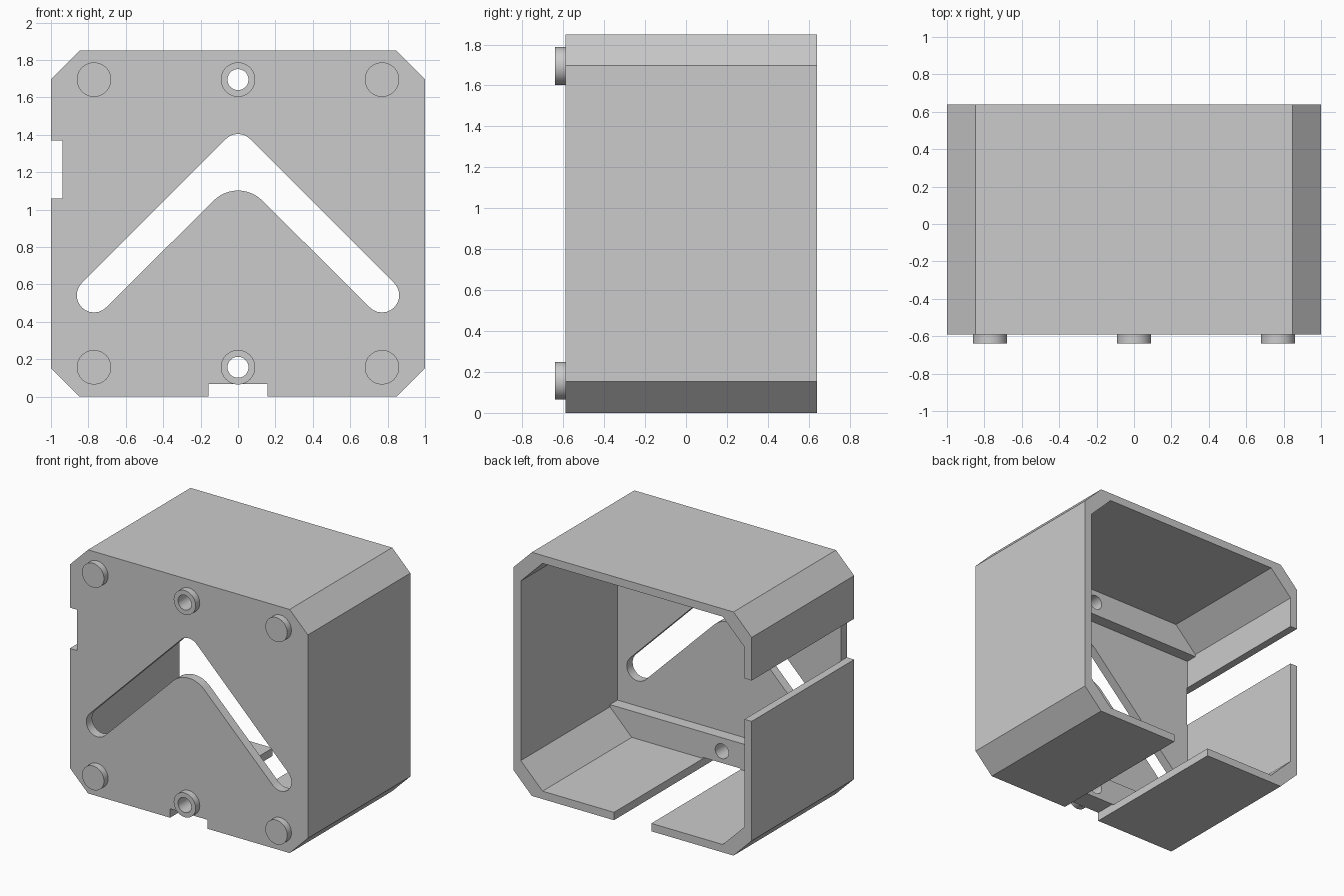
import bpy, bmesh, math

cube = bpy.data.objects.get("Cube")
if cube:
    bpy.data.objects.remove(cube, do_unlink=True)

mat = bpy.data.materials.new("light_grey")
mat.use_nodes = True
GREY = (0.6, 0.6, 0.6, 1)
mat.diffuse_color = GREY
mat.node_tree.nodes["Principled BSDF"].inputs["Base Color"].default_value = GREY

FRONT, BACK, TOP = -0.59, 0.64, 1.85
BOSS_R, HOLE_R = 0.092, 0.056
LOW, HIGH = 0.157, 1.695


def prism(name, points, y0, y1):
    """Extrude an (x, z) outline from y0 to y1."""
    bm = bmesh.new()
    face = bm.faces.new([bm.verts.new((x, y0, z)) for x, z in points])
    moved = bmesh.ops.extrude_face_region(bm, geom=[face])["geom"]
    verts = [v for v in moved if isinstance(v, bmesh.types.BMVert)]
    bmesh.ops.translate(bm, verts=verts, vec=(0, y1 - y0, 0))
    bmesh.ops.recalc_face_normals(bm, faces=bm.faces)
    mesh = bpy.data.meshes.new(name)
    bm.to_mesh(mesh)
    bm.free()
    mesh.materials.append(mat)
    obj = bpy.data.objects.new(name, mesh)
    bpy.context.collection.objects.link(obj)
    return obj


def rect(x0, x1, z0, z1):
    return [(x0, z0), (x1, z0), (x1, z1), (x0, z1)]


def octagon(x, z0, z1, c):
    return [(-x + c, z0), (x - c, z0), (x, z0 + c), (x, z1 - c),
            (x - c, z1), (-x + c, z1), (-x, z1 - c), (-x, z0 + c)]


def arc(cx, cz, r, start, end, steps=12):
    angles = [math.radians(start + (end - start) * i / steps) for i in range(steps + 1)]
    return [(cx + r * math.cos(a), cz + r * math.sin(a)) for a in angles]


def circle(cx, cz, r):
    return arc(cx, cz, r, 0, 360, 48)[:-1]


def cut(target, points, y0, y1):
    """Subtract a prism from the target and discard the cutter."""
    cutter = prism("cutter", points, y0, y1)
    cutter.hide_render = True
    mod = target.modifiers.new("cut", "BOOLEAN")
    mod.operation, mod.solver, mod.object = "DIFFERENCE", "EXACT", cutter
    bpy.context.view_layer.objects.active = target
    bpy.ops.object.modifier_apply(modifier=mod.name)
    bpy.data.objects.remove(cutter, do_unlink=True)


# Open-backed housing, with thick mounting bars left behind the front plate
housing = prism("housing", octagon(1, 0, TOP, 0.153), FRONT, BACK)
cut(housing, octagon(0.94, 0.06, TOP - 0.06, 0.183), -0.43, 1)
cut(housing, rect(-0.94, 0.94, 0.26, TOP - 0.26), -0.52, 0)

# Full-depth slots in the floor and the side wall
cut(housing, rect(-0.157, 0.157, -0.1, 0.068), -1, 1)
cut(housing, rect(-1.1, -0.938, 1.06, 1.37), -1, 1)

# Chevron window with rounded ends and apex
R = 0.092
window = (arc(0, 1.312, R, 45, 135) + arc(-0.77, 0.542, R, 135, 315)
          + arc(0, 0.918, 0.184, 135, 45) + arc(0.77, 0.542, R, 225, 405))
cut(housing, window, -1, -0.3)

# Screw holes through plate and bars
for z in (LOW, HIGH):
    cut(housing, circle(0, z, HOLE_R), -1, -0.3)

# Round bosses on the front; the middle ones are bored
parts = [housing]
for row, z in (("lower", LOW), ("upper", HIGH)):
    for side, x in (("right", -0.77), ("middle", 0), ("left", 0.77)):
        boss = prism(f"{row}_{side}_boss", circle(x, z, BOSS_R), -0.64, FRONT)
        if x == 0:
            cut(boss, circle(x, z, HOLE_R), -1, 0)
        parts.append(boss)

# Smooth the round walls, keep edges sharp
bpy.ops.object.select_all(action="DESELECT")
for obj in parts:
    obj.select_set(True)
bpy.context.view_layer.objects.active = housing
bpy.ops.object.shade_smooth_by_angle(angle=math.radians(30))
